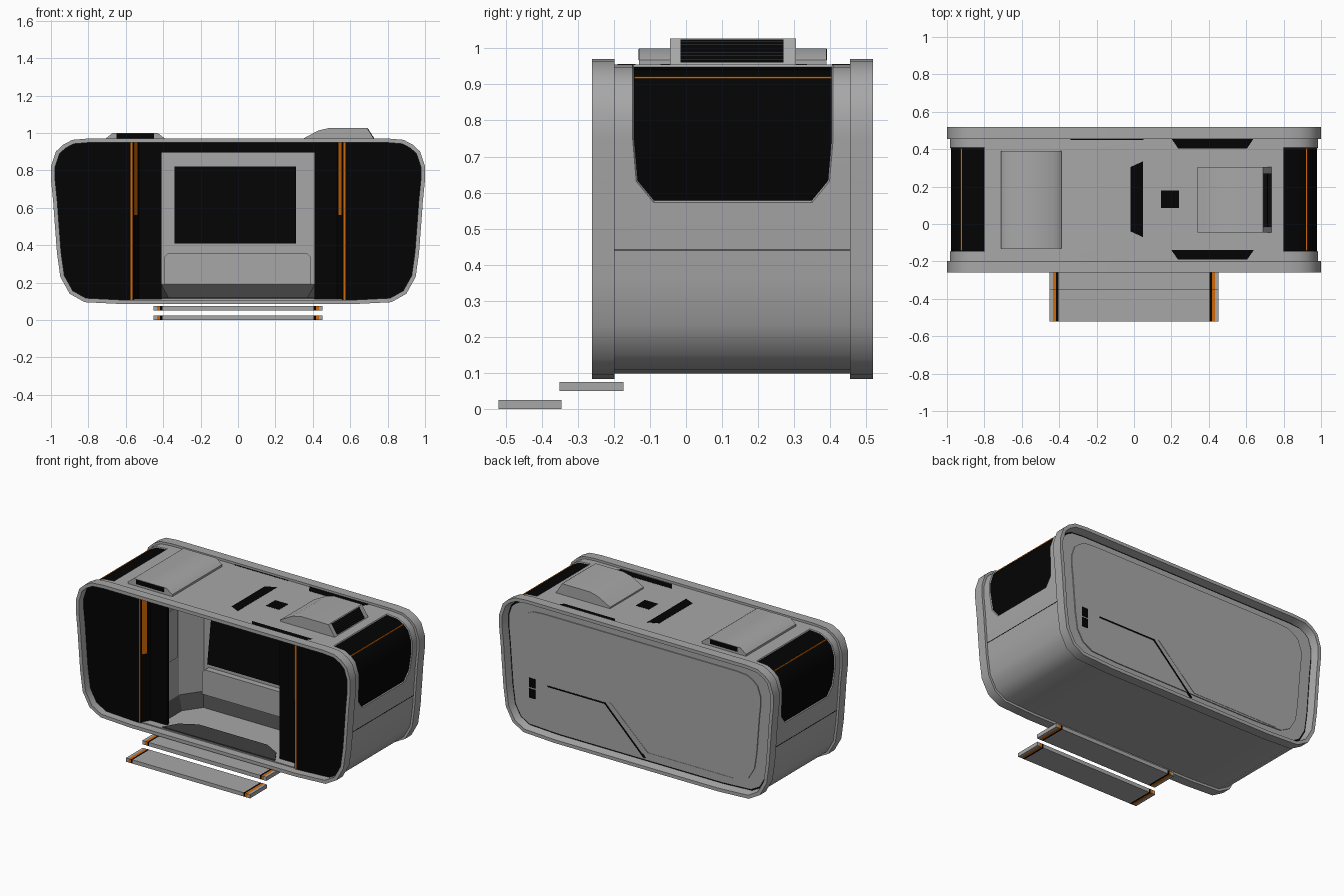
import bpy, bmesh, math
from mathutils import Vector

if "Cube" in bpy.data.objects:
    bpy.data.objects.remove(bpy.data.objects["Cube"], do_unlink=True)


def material(name, rgb):
    m = bpy.data.materials.new(name)
    m.use_nodes = True
    m.diffuse_color = (*rgb, 1)
    m.node_tree.nodes["Principled BSDF"].inputs["Base Color"].default_value = (*rgb, 1)
    return m


GREY = material("shell grey", (0.39, 0.39, 0.39))
DARK = material("dark grey", (0.05, 0.05, 0.05))
BLACK = material("glossy black", (0.001, 0.001, 0.001))
ORANGE = material("accent orange", (0.64, 0.14, 0.002))


def finish(name, bm, mats, smooth=False, flip=False):
    bmesh.ops.recalc_face_normals(bm, faces=bm.faces[:])
    if flip:
        bmesh.ops.reverse_faces(bm, faces=bm.faces[:])
    me = bpy.data.meshes.new(name)
    bm.to_mesh(me)
    bm.free()
    for m in mats:
        me.materials.append(m)
    ob = bpy.data.objects.new(name, me)
    bpy.context.collection.objects.link(ob)
    if smooth:
        bpy.ops.object.select_all(action='DESELECT')
        ob.select_set(True)
        bpy.context.view_layer.objects.active = ob
        bpy.ops.object.shade_smooth_by_angle(angle=math.radians(40))


def place(axis, p, t):
    u, v = p
    return {'y': (u, t, v), 'z': (u, v, t), 'x': (t, u, v)}[axis]


def bridge(bm, a, b, closed=True):
    n = len(a)
    return [bm.faces.new((a[i], a[(i + 1) % n], b[(i + 1) % n], b[i]))
            for i in range(n if closed else n - 1)]


def prism(name, pts, axis, t0, t1, mat, smooth=False):
    bm = bmesh.new()
    a, b = [[bm.verts.new(place(axis, p, t)) for p in pts] for t in (t0, t1)]
    bridge(bm, a, b)
    bm.faces.new(a)
    bm.faces.new(b)
    finish(name, bm, [mat], smooth)


def box(name, x, y, z, mat):
    prism(name, [(x[0], y[0]), (x[1], y[0]), (x[1], y[1]), (x[0], y[1])],
          'z', z[0], z[1], mat)


def mirrored(pts):
    return [(-u, v) for u, v in pts]


# Half of the capsule outline, bottom to top, on the +x side
half = [(.6, .084), (.82, .095), (.9, .14), (.95, .23), (.968, .36), (.984, .572),
        (.988, .63), (1, .75), (1, .82), (.974, .9), (.936, .936), (.885, .963), (.8, .97)]


def inset(d):
    """Half outline moved inwards by d."""
    pts = [Vector(p) for p in half + mirrored(half)[::-1]]
    out = []
    for i in range(len(half)):
        e1 = (pts[i] - pts[i - 1]).normalized()
        e2 = (pts[i + 1] - pts[i]).normalized()
        n1, n2 = Vector((-e1.y, e1.x)), Vector((-e2.y, e2.x))
        p = pts[i] + (n1 + n2) * d / (1 + n1.dot(n2))
        out.append((p.x, p.y))
    return out


def full(h):
    return h + mirrored(h)[::-1]


# Outer shell with recessed wrap-around end windows
outline = full(inset(.015))
limits = [(-.09, .35)] * 6 + [(-.138, .398)] + [(-.148, .408)] * (len(half) - 7)
limits += limits[::-1]
bm = bmesh.new()
stations = [[bm.verts.new((x, y, z)) for (x, z), y in zip(outline, ys)] for ys in
            ([-.21] * len(outline), [l[0] for l in limits],
             [l[1] for l in limits], [.46] * len(outline))]
strips = [bridge(bm, stations[i], stations[i + 1]) for i in range(3)]
bmesh.ops.recalc_face_normals(bm, faces=bm.faces[:])
n = len(half)
windows = strips[1][5:n - 1] + strips[1][n:2 * n - 6]
bmesh.ops.inset_region(bm, faces=windows, thickness=.004, depth=-.006, use_even_offset=True)
for face in windows:
    face.material_index = 1
finish("body_shell", bm, [GREY, BLACK], smooth=True)
x, z = inset(.021)[10]
for side, s in (("left", 1), ("right", -1)):
    box(side + "_window_line", (s * (x - .003), s * (x + .003)), (-.143, .403),
        (z - .003, z + .003), ORANGE)
    box(side + "_side_seam", (s * .95, s * .9605), (-.2, .457), (.44, .443), BLACK)

# End rims; the back one slopes inwards
for name, y0, y1, rim_in in (("front_rim", -.26, -.198, .022), ("back_rim", .518, .455, .036)):
    bm = bmesh.new()
    loops = [[bm.verts.new((x, y, z)) for x, z in full(inset(d))]
             for d, y in ((0, y0), (0, y1), (rim_in, y1), (.022, y0))]
    for i in range(4):
        bridge(bm, loops[i], loops[(i + 1) % 4])
    finish(name, bm, [GREY], smooth=True)

# Front glazing, with the door surround set back behind a slanted edge
glass = inset(.02)
low, high = glass[0][1], glass[-1][1]
surround = [(.56, -.21), (.53, -.155), (.41, -.155), (.41, -.135), (.545, -.135), (.56, -.19)]
slant = [(.557, -.2045), (.541, -.175), (.538, -.177), (.554, -.2065)]
for side, s in (("left", 1), ("right", -1)):
    pane = [(.56, low)] + glass + [(.56, high)]
    prism(side + "_front_glass", [(s * x, z) for x, z in pane], 'y', -.21, -.19, BLACK)
    prism(side + "_door_surround", [(s * x, y) for x, y in surround], 'z', low, high, BLACK)
    box(side + "_thin_stripe", (s * .564, s * .574), (-.213, -.209), (low, high), ORANGE)
    prism(side + "_wide_stripe", [(s * x, y) for x, y in slant], 'z', .56, .95, ORANGE)
box("door_header", (-.41, .41), (-.155, -.135), (.895, high), BLACK)
box("door_sill", (-.56, .56), (-.205, -.13), (.101, .112), GREY)

# Cabin interior: floor, sloped skirting, walls and ceiling
wall = [(-.5, -.137), (-.5, .1), (-.41, .23), (.41, .23), (.5, .1), (.5, -.137)]
floor = [(-.45, -.137), (-.45, .06), (-.37, .17), (.37, .17), (.45, .06), (.45, -.137)]
bm = bmesh.new()
f, w, c = [[bm.verts.new((x, y, z)) for x, y in loop]
           for loop, z in ((floor, .115), (wall, .19), (wall, .9))]
for face in bridge(bm, f, w, closed=False):
    face.material_index = 1
bridge(bm, w, c, closed=False)
bm.faces.new(f)
bm.faces.new(c)
finish("cabin_interior", bm, [GREY, DARK], flip=True)
prism("floor_mat", full([(.41, -.2), (.357, -.11), (.25, -.05)]), 'z', .11, .12, DARK)
prism("wall_screen", [(.165, .41), (.222, .82), (.235, .82), (.235, .41)],
      'x', -.34, .31, BLACK)
prism("bench_front", [(-.395, .19), (.39, .19), (.39, .335), (.37, .355), (-.375, .355),
                      (-.395, .335)], 'y', .19, .235, GREY)
for side, s in (("left", 1), ("right", -1)):
    box(side + "_cabin_panel", (s * .492, s * .501), (-.05, .08), (.45, .78), GREY)

# Back panel with a dark gap, a raised field and a stepped line
prism("back_gap", full(inset(.03)), 'y', .452, .468, BLACK)
prism("back_panel", full(inset(.042)), 'y', .456, .476, GREY)
field = [(x * .88, .53 + (z - .53) * .82) for x, z in half]
prism("back_field", full(field), 'y', .47, .482, GREY)
prism("back_line", [(.67, .428), (.25, .428), (-.04, .141), (-.028, .141), (.255, .42),
                    (.67, .42)], 'y', .476, .485, BLACK)
prism("back_ridge", [(.21, .437), (-.06, .182), (-.68, .182), (-.68, .176),
                     (-.056, .176), (.218, .437)], 'y', .476, .484, GREY)
for i, z in enumerate((.315, .385)):
    box("back_vent_%d" % (i + 1), (.76, .805), (.476, .485), (z, z + .06), BLACK)

# Roof pods
prism("right_roof_pod", [(-.71, .95), (-.71, .968), (-.67, 1), (-.43, 1), (-.388, .968),
                         (-.388, .95)], 'y', -.13, .39, GREY, smooth=True)
for name, y in (("front", -.13), ("back", .39)):
    box("right_pod_%s_vent" % name, (-.65, -.45), (y - .001, y + .001), (.968, .998), BLACK)
prism("left_roof_pod", [(.34, .95), (.34, .965), (.43, 1.013), (.49, 1.027), (.69, 1.027),
                        (.735, .955)], 'y', -.045, .305, GREY, smooth=True)
prism("left_pod_grille", [(.731, .96), (.692, 1.022), (.694, 1.024), (.735, .961)],
      'y', -.015, .27, BLACK)
for i in range(6):
    z = .969 + i * .01
    x = .734 - (z - .962) * .64
    box("grille_slat_%d" % (i + 1), (x - .006, x + .002), (-.015, .27), (z, z + .001), DARK)

# Flush dark roof plates
plates = {
    "front_roof_plate": [(.2, -.14), (.235, -.19), (.605, -.19), (.64, -.14)],
    "back_roof_plate": [(.2, .457), (.235, .405), (.605, .405), (.64, .457)],
    "centre_roof_plate": [(.048, -.07), (.048, .335), (-.018, .305), (-.018, -.04)],
    "roof_hatch": [(.145, .085), (.24, .085), (.24, .18), (.145, .18)],
    "back_roof_strip": [(-.34, .449), (.05, .449), (.05, .457), (-.34, .457)]}
for name, pts in plates.items():
    prism(name, pts, 'z', .95, .9565, BLACK)

# Two entry steps with trimmed ends
for name, y, z in (("lower_step", (-.52, -.345), (0, .025)),
                   ("upper_step", (-.35, -.173), (.05, .075))):
    box(name + "_tread", (-.404, .404), y, z, GREY)
    for side, s in (("left", 1), ("right", -1)):
        for part, x0, x1, mat in (("black_band", .404, .416, BLACK),
                                  ("orange_band", .416, .434, ORANGE),
                                  ("end", .434, .452, GREY)):
            box("%s_%s_%s" % (name, side, part), (s * x0, s * x1), y, z, mat)
